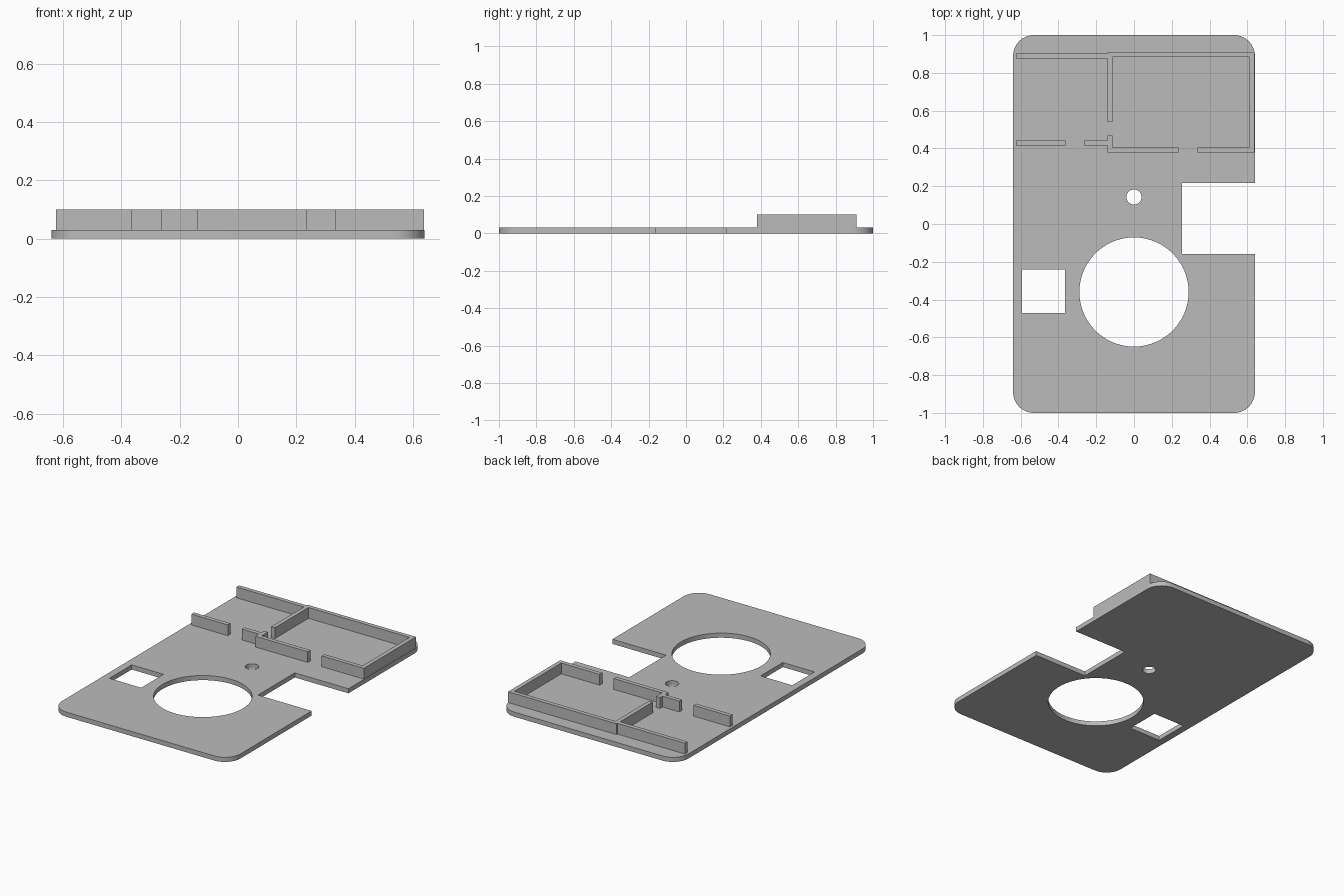
import bpy
import bmesh
from math import cos, sin, pi
from mathutils import Vector

cube = bpy.data.objects.get("Cube")
if cube:
    bpy.data.objects.remove(cube, do_unlink=True)

grey = bpy.data.materials.new("mid grey")
grey.use_nodes = True
colour = (0.5, 0.5, 0.5, 1)
grey.diffuse_color = colour
grey.node_tree.nodes["Principled BSDF"].inputs["Base Color"].default_value = colour

PLATE_TOP = 0.03
WALL_TOP = 0.10
HALF_WALL = 0.0137


def arc(cx, cy, r, start, end, steps):
    angles = [start + (end - start) * i / steps for i in range(steps + 1)]
    return [(cx + r * cos(a), cy + r * sin(a)) for a in angles]


def circle(cx, cy, r, steps=96):
    return arc(cx, cy, r, 0, 2 * pi, steps)[:-1]


def slab(name, outlines, z0, z1):
    """Extrude closed outlines (the inner ones become holes) from z0 to z1."""
    curve = bpy.data.curves.new(name + "_profile", 'CURVE')
    curve.dimensions = '2D'
    curve.fill_mode = 'BOTH'
    curve.extrude = (z1 - z0) / 2
    for points in outlines:
        spline = curve.splines.new('POLY')
        spline.points.add(len(points) - 1)
        for p, (x, y) in zip(spline.points, points):
            p.co = (x, y, 0, 1)
        spline.use_cyclic_u = True
    temp = bpy.data.objects.new(name + "_profile", curve)
    bpy.context.collection.objects.link(temp)
    graph = bpy.context.evaluated_depsgraph_get()
    mesh = bpy.data.meshes.new_from_object(temp.evaluated_get(graph))
    bpy.data.objects.remove(temp, do_unlink=True)
    bpy.data.curves.remove(curve)

    # Weld the caps to the sides and lift into place
    bm = bmesh.new()
    bm.from_mesh(mesh)
    bmesh.ops.remove_doubles(bm, verts=bm.verts, dist=1e-5)
    bmesh.ops.recalc_face_normals(bm, faces=bm.faces)
    bmesh.ops.translate(bm, verts=bm.verts, vec=(0, 0, (z0 + z1) / 2))
    bm.to_mesh(mesh)
    bm.free()
    mesh.name = name
    mesh.materials.clear()
    mesh.materials.append(grey)
    obj = bpy.data.objects.new(name, mesh)
    bpy.context.collection.objects.link(obj)
    bpy.ops.object.select_all(action='DESELECT')
    obj.select_set(True)
    bpy.context.view_layer.objects.active = obj
    bpy.ops.object.shade_smooth_by_angle()
    return obj


def wall(name, path):
    """Upright wall of even thickness along a centre line, mitred at corners."""
    pts = [Vector(p) for p in path]
    dirs = [(b - a).normalized() for a, b in zip(pts, pts[1:])]
    sides = [Vector((-d.y, d.x)) for d in dirs]
    left, right = [], []
    for i, p in enumerate(pts):
        if 0 < i < len(pts) - 1:
            offset = sides[i - 1] + sides[i]
        else:
            offset = sides[min(i, len(sides) - 1)]
        left.append(p + offset * HALF_WALL)
        right.append(p - offset * HALF_WALL)
    slab(name, [left + right[::-1]], PLATE_TOP, WALL_TOP)


# Base plate: rounded corners, side notch, two round holes and a square window
W, L, R = 0.64, 1.0, 0.11
outer = []
for k, (sx, sy) in enumerate([(1, 1), (-1, 1), (-1, -1), (1, -1)]):
    outer += arc(sx * (W - R), sy * (L - R), R, k * pi / 2, (k + 1) * pi / 2, 16)
outer += [(W, -0.16), (0.255, -0.16), (0.255, 0.217), (W, 0.217)]
window = [(-0.593, -0.47), (-0.365, -0.47), (-0.365, -0.242), (-0.593, -0.242)]
slab("base_plate",
     [outer, circle(0, -0.36, 0.289), circle(0, 0.143, 0.04, 48), window],
     0, PLATE_TOP)

# Compartment walls, with gaps left at the front and at the inner side
X_IN, X_OUT, Y_FRONT, Y_BACK = -0.127, 0.624, 0.392, 0.898
wall("compartment_wall", [(0.335, Y_FRONT), (X_OUT, Y_FRONT), (X_OUT, Y_BACK),
                          (X_IN, Y_BACK), (X_IN, 0.54)])
wall("compartment_front_wall", [(X_IN, 0.468), (X_IN, Y_FRONT), (0.235, Y_FRONT)])

# Straight walls of the open bay beside it
X_EDGE, X_JOIN = -0.624, X_IN - HALF_WALL
wall("bay_back_wall", [(X_EDGE, 0.889), (X_JOIN, 0.889)])
wall("bay_front_wall_outer", [(X_EDGE, 0.428), (-0.363, 0.428)])
wall("bay_front_wall_inner", [(-0.262, 0.428), (X_JOIN, 0.428)])
